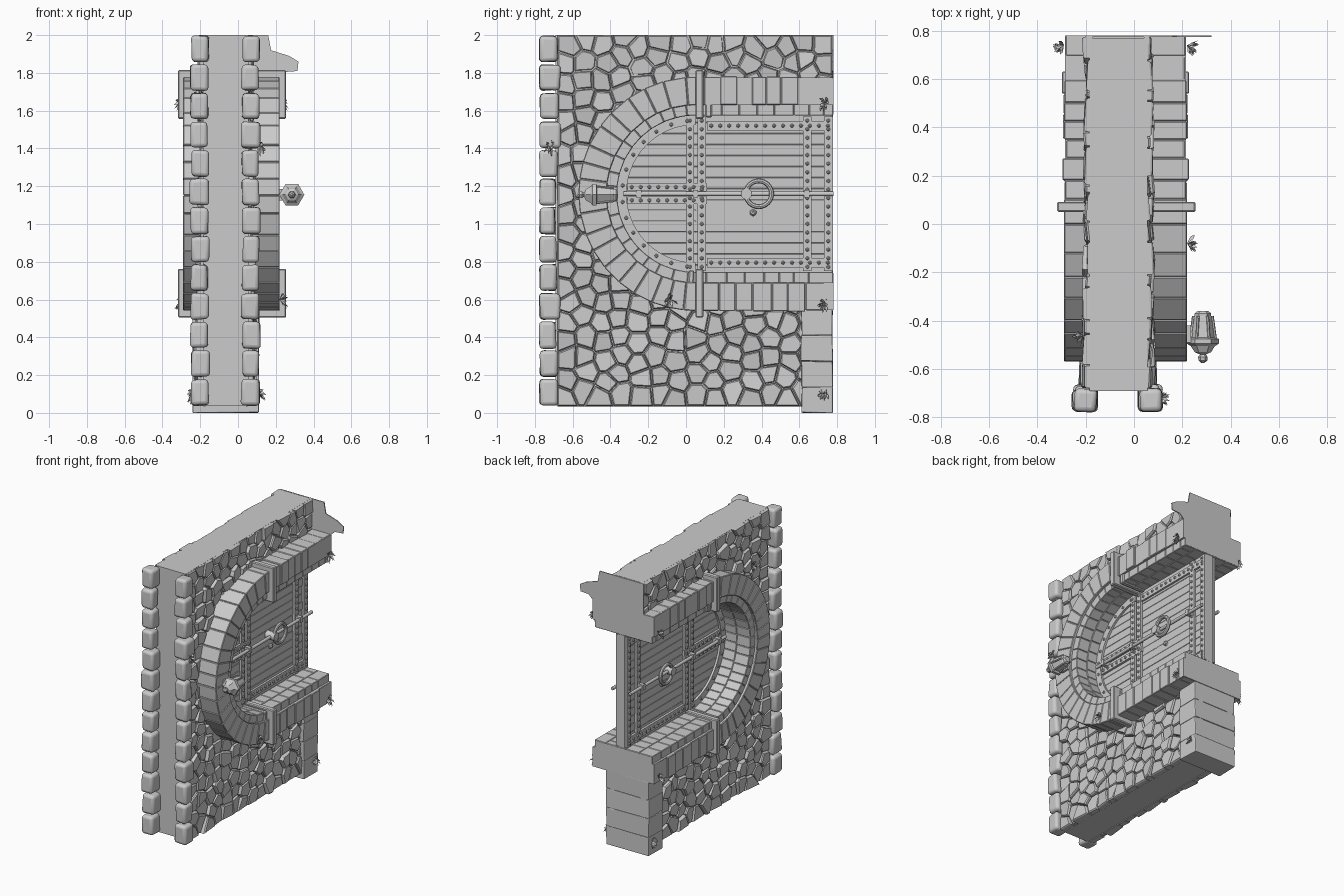
import bpy, bmesh, math, random
from mathutils import Vector

random.seed(7)
rnd = random.uniform
if "Cube" in bpy.data.objects:
    bpy.data.objects.remove(bpy.data.objects["Cube"], do_unlink=True)

stone = bpy.data.materials.new("plain grey")
stone.use_nodes = True
grey = (0.6, 0.6, 0.6, 1)
stone.diffuse_color = grey
stone.node_tree.nodes["Principled BSDF"].inputs["Base Color"].default_value = grey

CY, CZ, R = 0.05, 1.16, 0.55       # arch centre and sweep radius
ARC, RUN = math.pi * R, 0.73       # arc length and straight length
INNER, JOINT, OUTER = 0.415, 0.47, 0.62   # arch radii: opening, row joint, outside
FACES = ((0.052, 1), (-0.182, -1))   # wall faces and their outward direction
DOOR = ((0.015, 1), (-0.05, -1))   # door faces


def finish(bm, name, bevel=0, segments=1, smooth=False):
    bmesh.ops.recalc_face_normals(bm, faces=bm.faces)
    mesh = bpy.data.meshes.new(name)
    bm.to_mesh(mesh)
    bm.free()
    ob = bpy.data.objects.new(name, mesh)
    bpy.context.collection.objects.link(ob)
    mesh.materials.append(stone)
    if bevel:
        mod = ob.modifiers.new("bevel", "BEVEL")
        mod.width, mod.segments, mod.limit_method = bevel, segments, "NONE"
    if smooth:
        bpy.ops.object.select_all(action="DESELECT")
        ob.select_set(True)
        bpy.context.view_layer.objects.active = ob
        bpy.ops.object.shade_smooth_by_angle(angle=math.radians(40))


def loft(bm, rings, caps=True):
    loops = [[bm.verts.new(p) for p in ring] for ring in rings]
    n = len(loops[0])
    for a, b in zip(loops, loops[1:]):
        for i in range(n):
            bm.faces.new((a[i], a[(i + 1) % n], b[(i + 1) % n], b[i]))
    if caps:
        bm.faces.new(loops[0])
        bm.faces.new(loops[-1])


def box(bm, x, y, z, wobble=0.0):
    j = lambda: rnd(-wobble, wobble)
    loft(bm, [[(a + j(), b + j(), c + j()) for b, c in
               ((y[0], z[0]), (y[1], z[0]), (y[1], z[1]), (y[0], z[1]))] for a in x])


def sweep(s, r):
    """Point on the U-shaped arch path: straight, half circle, straight."""
    if s < 0:
        return CY - s, CZ + r
    if s > ARC:
        return CY + s - ARC, CZ - r
    return CY - r * math.sin(s / R), CZ + r * math.cos(s / R)


def brick(bm, x0, x1, s0, s1, r0, r1):
    loft(bm, [[(x, *sweep(s, r)) for s, r in ((s0, r0), (s1, r0), (s1, r1), (s0, r1))]
              for x in (x0, x1)])


def course(bm, x0, x1, r0, r1, shift, rough):
    """One row of stones along the whole arch path."""
    s, end = -RUN, ARC + RUN
    while s < end:
        e = s + rnd(0.075, 0.11) * (shift if s == -RUN else 1)
        if e > end - 0.04:
            e = end
        straight = s < -0.09 or s > ARC
        d = rnd(-rough, rough) if straight else 0
        brick(bm, x0 - d, x1 + d, s + 0.001, e - 0.001, r0, r1 + d / 2)
        s = e


# Solid wall core with the round-ended opening cut out
path = [sweep(-0.72 + (ARC + 1.44) * i / 60, R) for i in range(61)]
outline = [(-0.69, 2), (0.77, 2)] + path + [(0.77, 0.04), (-0.69, 0.04)]
bm = bmesh.new()
loft(bm, [[(x, y, z) for y, z in outline] for x in (-0.185, 0.055)])
finish(bm, "wall_core")

# Mortar body behind the arch stones
bm = bmesh.new()
steps = [-RUN + (ARC + 2 * RUN) * i / 64 for i in range(65)]
section = ((-0.265, INNER), (0.195, INNER), (0.195, JOINT), (0.215, JOINT),
           (0.215, OUTER), (-0.285, OUTER), (-0.285, JOINT), (-0.265, JOINT))
mid = (INNER + OUTER) / 2
loft(bm, [[(x, *sweep(s, r + math.copysign(0.005, mid - r) * (r != JOINT))) for x, r in section]
          for s in steps])
finish(bm, "arch_mortar")

# Outer course of wedge stones, and the inner lining bricks in staggered rows
bm = bmesh.new()
course(bm, -0.29, 0.22, JOINT, OUTER, 1, 0.01)
finish(bm, "arch_stones", 0.004)
bm = bmesh.new()
cuts = (-0.272, -0.16, -0.05, 0.015, 0.11, 0.202)
for k, (x0, x1) in enumerate(zip(cuts, cuts[1:])):
    course(bm, x0 + 0.001, x1 - 0.001, INNER, JOINT + 0.01, 1 if k % 2 else 0.55, 0)
finish(bm, "opening_lining", 0.003)

# Projecting spring blocks where the curve meets the straight runs
bm = bmesh.new()
for s in (-0.042, ARC):
    for x0, x1 in ((-0.318, -0.05), (0.015, 0.255)):
        brick(bm, x0, x1, s, s + 0.042, INNER - 0.018, 0.655)
        brick(bm, max(x0, -0.28), min(x1, 0.21), s - 0.045, s - 0.01, INNER - 0.01, 0.5)
finish(bm, "spring_blocks", 0.006)


# Rubble facing from clipped cells
def clip(poly, mid, normal):
    out = []
    for p, q in zip(poly, poly[1:] + poly[:1]):
        dp, dq = (p - mid).dot(normal), (q - mid).dot(normal)
        if dp <= 0:
            out.append(p)
        if dp * dq < 0:
            out.append(p.lerp(q, dp / (dp - dq)))
    return out


def rubble(bm, base, side):
    pitch = 0.098
    seeds = [Vector((-0.67 + pitch * (i + 0.4 + rnd(-0.3, 0.3)),
                     0.03 + pitch * (j + 0.5 + 0.35 * (i % 2) + rnd(-0.2, 0.2))))
             for i in range(15) for j in range(20)]
    for c in seeds:
        gap = (c - Vector((CY, CZ))).length if c.x < CY else abs(c.y - CZ)
        if gap < 0.56:
            continue
        poly = [Vector(p) for p in ((-0.68, 0.035), (0.775, 0.035), (0.775, 2), (-0.68, 2))]
        for o in seeds:
            d = o - c
            if 0 < d.length < 0.35 and poly:
                poly = clip(poly, c + d * 0.5 - d.normalized() * 0.002, d)
        if len(poly) < 3:
            continue
        m = sum(poly, Vector((0, 0))) / len(poly)
        h, ty, tz = rnd(0.026, 0.048) - 0.009 * m.y, rnd(-0.12, 0.12), rnd(-0.12, 0.12)
        rings = []
        for depth, size in ((-0.01, 1), (h - 0.008, 0.98), (h, 0.87)):
            ring = []
            for p in poly:
                q = m + (p - m) * size
                tilt = (q.x - m.x) * ty + (q.y - m.y) * tz if depth > 0 else 0
                ring.append((base + side * (depth + tilt), q.x, q.y))
            rings.append(ring)
        loft(bm, rings)


for (base, side), label in zip(FACES, ("left", "right")):
    bm = bmesh.new()
    rubble(bm, base, side)
    finish(bm, label + "_rubble")

# Rounded corner stones up the front edge, and foot stones at the back edge
bm = bmesh.new()
for x0, x1 in ((-0.25, -0.155), (0.02, 0.115)):
    for i in range(13):
        z = 0.04 + i * 0.1515
        box(bm, (x0 + rnd(-0.004, 0.006), x1 + rnd(-0.006, 0.004)),
            (-0.775, -0.675 + rnd(-0.02, 0.015)), (z, z + 0.138), 0.005)
finish(bm, "front_corner_stones", 0.02, 3, True)
bm = bmesh.new()
for i in range(4):
    box(bm, (-0.24, 0.11), (0.62 + rnd(-0.02, 0.02), 0.777), (i * 0.137, i * 0.137 + 0.136), 0.003)
finish(bm, "back_foot_stones", 0.006, 2)

# Flat hooked plate on the cut end
bm = bmesh.new()
hook = [(-0.2, 2), (0.16, 2), (0.175, 1.92), (0.27, 1.89), (0.32, 1.86), (0.315, 1.81),
        (0.25, 1.805), (0.2, 1.76), (-0.2, 1.76)]
loft(bm, [[(x, y, z) for x, z in hook] for y in (0.773, 0.78)])
finish(bm, "end_plate")

# Door planks on a solid middle layer
bm = bmesh.new()
box(bm, (-0.046, 0.011), (CY, 0.777), (CZ - 0.42, CZ + 0.42))
for i in range(15):
    z = CZ - 0.435 + i * 0.058
    far = min(abs(z - CZ), abs(z + 0.058 - CZ)) if (z - CZ) * (z + 0.058 - CZ) > 0 else 0
    start = CY - math.sqrt(max(0.44 ** 2 - far ** 2, 0))
    box(bm, (-0.05 + rnd(0, 0.003), 0.015 + rnd(-0.003, 0)), (start, 0.775), (z, z + 0.0572))
finish(bm, "door_planks", 0.002)

# Iron bands, rivets, bar and ring handle on both door faces
bands, rivets, fittings = bmesh.new(), bmesh.new(), bmesh.new()


def rivet(bm, x, y, z, size=0.011):
    made = bmesh.ops.create_icosphere(bm, subdivisions=1, radius=size)
    bmesh.ops.translate(bm, verts=made["verts"], vec=(x, y, z))


def strap(face, side, y, z, count):
    top = face + side * 0.014
    box(bands, sorted((face - side * 0.005, top)), y, z)
    upright = z[1] - z[0] > y[1] - y[0]
    for i in range(count):
        t = (i + 0.5) / count
        py = sum(y) / 2 if upright else y[0] + t * (y[1] - y[0])
        pz = z[0] + t * (z[1] - z[0]) if upright else sum(z) / 2
        rivet(rivets, top, py, pz)


def rod(bm, points, radius, axis_pair, sides=10):
    u, v = (Vector(a) for a in axis_pair)
    loft(bm, [[Vector(p) + radius * (u * math.cos(a) + v * math.sin(a)) for a in
               (2 * math.pi * i / sides for i in range(sides))] for p in points])


X, Y, Z = (1, 0, 0), (0, 1, 0), (0, 0, 1)
for face, side in DOOR:
    for y0, y1 in ((0.0, 0.042), (0.062, 0.105), (0.62, 0.665), (0.73, 0.777)):
        strap(face, side, (y0, y1), (0.75, 1.57), 18)
    for z0, z1 in ((0.77, 0.82), (1.495, 1.545)):
        strap(face, side, (0.11, 0.775), (z0, z1), 14)
    for z0, z1 in ((1.105, 1.145), (1.175, 1.215)):
        strap(face, side, (-0.31, 0.11), (z0, z1), 9)
    for i in range(28):
        a, b = ARC * i / 28, ARC * (i + 1) / 28
        x0, x1 = sorted((face, face + side * 0.016))
        brick(bands, x0, x1, a, b, 0.365, 0.43)
        if i % 2:
            rivet(rivets, face + side * 0.016, *sweep(a, 0.388))
    bx = face + side * 0.04
    rod(fittings, [(bx, -0.33, CZ), (bx, 0.78, CZ)], 0.012, (X, Z))
    for y in (-0.25, 0.05, 0.64):
        box(fittings, sorted((face, face + side * 0.056)), (y - 0.014, y + 0.014), (CZ - 0.02, CZ + 0.02))
    ring = []
    for i in range(33):
        a = 2 * math.pi * i / 32
        d = Vector((0, math.cos(a), math.sin(a)))
        c = Vector((bx + side * 0.018, 0.385, CZ)) + d * 0.068
        ring.append([c + 0.013 * (d * math.cos(t) + Vector(X) * math.sin(t)) for t in
                     (math.pi * k / 4 for k in range(8))])
    loft(fittings, ring, False)
    rod(fittings, [(face, 0.32, CZ), (bx + side * 0.035, 0.32, CZ)], 0.03, (Y, Z), 12)
    rivet(fittings, face, 0.355, 1.06, 0.02)
finish(bands, "door_bands")
finish(rivets, "door_rivets", smooth=True)
bmesh.ops.remove_doubles(fittings, verts=fittings.verts, dist=0.0001)
finish(fittings, "door_fittings", smooth=True)

# Six-sided lantern lying along the wall
bm = bmesh.new()
profile = [(-0.36, 0.022), (-0.37, 0.034), (-0.38, 0.034), (-0.385, 0.038), (-0.47, 0.05), (-0.475, 0.066),
           (-0.495, 0.066), (-0.505, 0.05), (-0.53, 0.034), (-0.54, 0.012), (-0.55, 0.02), (-0.565, 0.018), (-0.575, 0.006)]
spin = [math.pi * i / 3 for i in range(6)]
loft(bm, [[(0.285 + r * math.cos(a), y, 1.155 + r * math.sin(a)) for a in spin] for y, r in profile])
for a in spin:
    c, s = math.cos(a), math.sin(a)
    rod(bm, [(0.285 + r * c, y, 1.155 + r * s) for y, r in ((-0.38, 0.039), (-0.475, 0.052))], 0.006, (X, Z), 6)
box(bm, (0.2, 0.235), (-0.49, -0.42), (1.125, 1.185))
box(bm, (0.22, 0.285), (-0.465, -0.45), (1.145, 1.165))
finish(bm, "wall_lantern")

# Small weeds growing from the joints
bm = bmesh.new()
for x, y, z in ((0.22, 0.74, 1.64), (0.22, 0.74, 0.58), (0.1, 0.74, 0.1), (0.1, -0.72, 1.41), (0.22, -0.08, 0.6),
                (-0.29, 0.74, 0.58), (-0.29, 0.74, 1.64), (-0.23, 0.74, 0.1), (-0.21, -0.46, 1.67)):
    side = 1 if x > 0 else -1
    for i in range(14):
        d = Vector((side * rnd(0.2, 1), rnd(-0.9, 0.35), rnd(-0.9, 0.9))).normalized()
        w = d.cross(Vector((rnd(-1, 1), rnd(-1, 1), rnd(-1, 1)))).normalized()
        root = Vector((x, y, z))
        mid, tip = root + d * 0.032, root + d * 0.05 + Vector((0, 0, -0.012))
        bm.faces.new([bm.verts.new(p) for p in (root, mid + w * 0.008, tip, mid - w * 0.008)])
finish(bm, "weeds")
